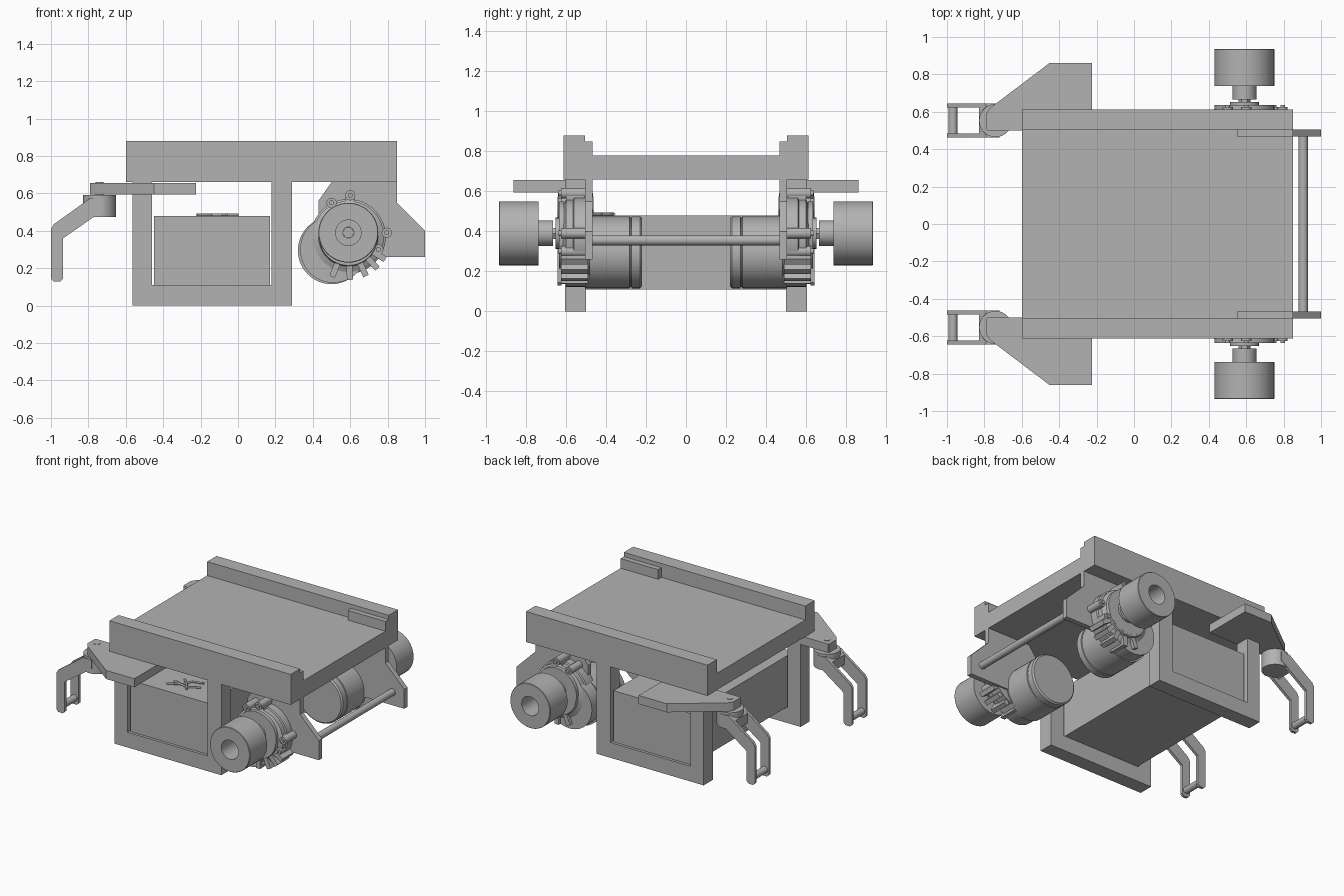
import bpy, bmesh
from math import sin, cos, pi, radians
from mathutils import Vector

cube = bpy.data.objects.get("Cube")
if cube:
    bpy.data.objects.remove(cube, do_unlink=True)

gray = bpy.data.materials.new("machine_gray")
gray.use_nodes = True
gray.diffuse_color = (0.45, 0.45, 0.45, 1)
gray.node_tree.nodes["Principled BSDF"].inputs["Base Color"].default_value = (0.45, 0.45, 0.45, 1)


def finish(name, bm):
    bmesh.ops.recalc_face_normals(bm, faces=bm.faces)
    mesh = bpy.data.meshes.new(name)
    bm.to_mesh(mesh)
    bm.free()
    mesh.materials.append(gray)
    ob = bpy.data.objects.new(name, mesh)
    bpy.context.collection.objects.link(ob)
    bpy.ops.object.select_all(action='DESELECT')
    ob.select_set(True)
    bpy.context.view_layer.objects.active = ob
    bpy.ops.object.shade_smooth_by_angle(angle=radians(30))
    return ob


def prism(name, pts, lo, hi, axis='y', side=1):
    """Extrude a flat outline along y (x, z points) or z (x, y points)."""
    bm = bmesh.new()
    if axis == 'y':
        place = lambda p, d: Vector((p[0], side * d, p[1]))
    else:
        place = lambda p, d: Vector((p[0], side * p[1], d))
    face = bm.faces.new([bm.verts.new(place(p, lo)) for p in pts])
    shift = place(pts[0], hi) - place(pts[0], lo)
    ext = bmesh.ops.extrude_face_region(bm, geom=[face], use_keep_orig=True)
    moved = [v for v in ext["geom"] if isinstance(v, bmesh.types.BMVert)]
    bmesh.ops.translate(bm, verts=moved, vec=shift)
    return finish(name, bm)


def rect(x0, x1, z0, z1):
    return [(x0, z0), (x1, z0), (x1, z1), (x0, z1)]


def turned(name, x, z, profile, side=1, closed=False, n=48):
    """Turn a (radius, y) profile round an axis along y."""
    bm = bmesh.new()
    rings = [[bm.verts.new((x + r * cos(2 * pi * i / n), side * y, z + r * sin(2 * pi * i / n)))
              for i in range(n)] for r, y in profile]
    pairs = list(zip(rings, rings[1:]))
    if closed:
        pairs.append((rings[-1], rings[0]))
    else:
        bm.faces.new(rings[0])
        bm.faces.new(rings[-1])
    for a, b in pairs:
        for i in range(n):
            j = (i + 1) % n
            bm.faces.new((a[i], a[j], b[j], b[i]))
    return finish(name, bm)


def rod(name, x, z, r, y0, y1, side=1, n=24):
    return turned(name, x, z, [(r, y0), (r, y1)], side, n=n)


def circle(x, y, r, n=32):
    return [(x + r * cos(2 * pi * i / n), y + r * sin(2 * pi * i / n)) for i in range(n)]


# Deck, battery box and rear tie bar
prism("deck", rect(-.6, .85, .66, .78), -.505, .505)
prism("battery_box", rect(-.45, .17, .11, .48), -.585, .585)
rod("tie_bar", .905, .355, .025, -.475, .475)

# Loose wires on the battery box
for k, path in enumerate([
        [(-.22, -.50), (-.13, -.45), (-.10, -.38), (-.02, -.36)],
        [(-.16, -.38), (-.10, -.44), (-.06, -.50)],
        [(-.20, -.44), (-.08, -.47), (0, -.42)]]):
    curve = bpy.data.curves.new("wire", 'CURVE')
    curve.dimensions = '3D'
    curve.bevel_depth = .007
    curve.bevel_resolution = 2
    curve.use_fill_caps = True
    spline = curve.splines.new('POLY')
    spline.points.add(len(path) - 1)
    for p, (x, y) in zip(spline.points, path):
        p.co = (x, y, .486, 1)
    curve.materials.append(gray)
    bpy.context.collection.objects.link(bpy.data.objects.new(f"wire_{k + 1}", curve))

CX, CZ = .59, .39  # drive axle
for s, tag in ((1, "back"), (-1, "front")):
    # Side rail and the cradle holding the battery box
    prism("rail_" + tag, rect(-.6, .85, .66, .88), .505, .612, side=s)
    prism("cradle_" + tag,
          [(-.565, .66), (-.565, 0), (.29, 0), (.29, .66),
           (.18, .66), (.18, .11), (-.46, .11), (-.46, .66)], .50, .605, side=s)

    # Motor mounting plate
    prism("motor_plate_" + tag,
          [(.55, .85), (.55, .66), (.5, .66), (.43, .56), (.43, .49), (.52, .36), (.68, .26),
           (1, .26), (1, .40), (.85, .55), (.85, .85)], .468, .505, side=s)

    # Motor with a grooved end cap
    turned("motor_" + tag, .5, .295,
           [(.17, .22), (.18, .23), (.18, .272), (.174, .274), (.174, .28), (.18, .282), (.18, .505)],
           side=s)

    # Gear housing
    rod("gear_case_" + tag, .51, .30, .178, .475, .60, s, 48)
    turned("gear_housing_" + tag, CX, CZ - .02,
           [(.20, .48), (.20, .56), (.19, .565), (.19, .60), (.16, .615), (.155, .635)], side=s)
    prism("housing_rim_" + tag, circle(CX, CZ, .16, 48), .61, .636, side=s)
    for k, (x, z) in enumerate([(.50, .55), (.60, .59), (.795, .39), (.75, .30)]):
        rod(f"bolt_boss_{tag}_{k + 1}", x, z, .027, .47, .625, s)
        rod(f"bolt_{tag}_{k + 1}", x, z, .013, .62, .637, s)
        d = (Vector((CX, CZ)) - Vector((x, z))).normalized()
        w = Vector((-d.y, d.x)) * .024
        a, b = Vector((x, z)), Vector((x, z)) + d * .08
        prism(f"boss_web_{tag}_{k + 1}", [a + w, b + w, b - w, a - w], .51, .60, side=s)

    # Cooling ribs around the lower edge of the housing
    for k, deg in enumerate((-112, -88, -66, -48, -32)):
        t = radians(deg)
        d = Vector((cos(t), sin(t)))
        w = Vector((-d.y, d.x)) * .016
        a = Vector((CX, CZ - .02)) + d * .15
        b = Vector((CX, CZ - .02)) + d * .232
        prism(f"rib_{tag}_{k + 1}", [a + w, b + w, b - w, a - w], .49, .625, side=s)

    # Axle, hub and open-ended wheel
    rod("axle_collar_" + tag, CX, CZ, .078, .63, .652, s)
    rod("axle_" + tag, CX, CZ, .032, .64, .76, s, 6)
    turned("hub_" + tag, CX, CZ, [(.064, .665), (.064, .745), (.03, .745), (.03, .665)],
           s, closed=True)
    turned("wheel_" + tag, CX, CZ,
           [(.16, .738), (.16, .932), (.157, .936), (.068, .936), (.068, .75), (.03, .75), (.03, .738)],
           s, closed=True)

    # Outrigger plate with pivot pin and swivel boss
    prism("outrigger_" + tag,
          [(-.225, .50), (-.225, .862), (-.45, .862), (-.77, .62), (-.79, .59), (-.79, .505), (-.785, .50)],
          .595, .657, 'z', s)
    prism("pivot_pin_" + tag, circle(-.74, .553, .022), .59, .66, 'z', s)
    prism("swivel_boss_" + tag, circle(-.74, .553, .088, 40), .475, .592, 'z', s)

    # Caster fork with its axle
    for k, y in enumerate((.463, .623)):
        prism(f"fork_arm_{tag}_{k + 1}",
              [(-1, .145), (-.985, .13), (-.95, .13), (-.935, .145), (-.935, .36), (-.72, .51),
               (-.72, .575), (-.79, .575), (-.985, .435), (-1, .41)], y, y + .02, side=s)
    rod("fork_axle_" + tag, -.968, .175, .024, .465, .64, s)
    prism("fork_bridge_" + tag,
          [(-.83, .475), (-.75, .53), (-.75, .575), (-.79, .575), (-.83, .545)], .465, .64, side=s)
